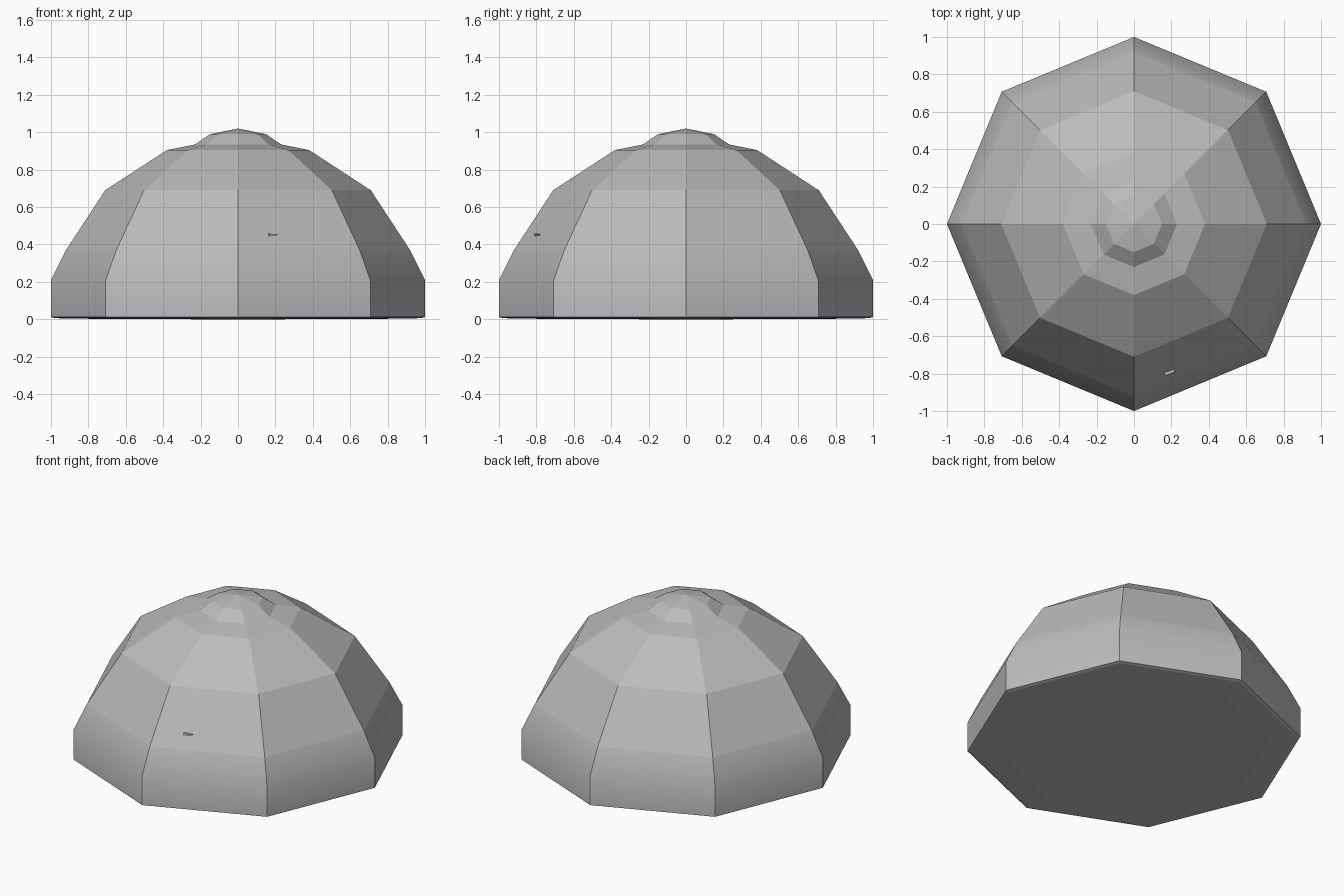
import bpy, bmesh, math
from mathutils import Matrix

cube = bpy.data.objects.get("Cube")
if cube:
    bpy.data.objects.remove(cube, do_unlink=True)

SIDES = 8


def make_material(name, value):
    mat = bpy.data.materials.new(name)
    mat.use_nodes = True
    colour = (value, value, value, 1)
    mat.diffuse_color = colour
    mat.node_tree.nodes["Principled BSDF"].inputs["Base Color"].default_value = colour
    return mat


def finish(bm, name, mat):
    bmesh.ops.recalc_face_normals(bm, faces=bm.faces)
    mesh = bpy.data.meshes.new(name)
    bm.to_mesh(mesh)
    bm.free()
    mesh.materials.append(mat)
    obj = bpy.data.objects.new(name, mesh)
    bpy.context.collection.objects.link(obj)
    return obj


grey = make_material("grey", 0.5)

# Domed shell: octagonal rings joined from the underside to the peak
profile = [(0.2, 0), (0.82, 0.003), (0.98, 0.006), (1, 0.012), (1, 0.21),
           (0.92, 0.37), (0.71, 0.69), (0.38, 0.905), (0.23, 0.935), (0.15, 0.99)]
bm = bmesh.new()
rings = []
for radius, z in profile:
    angles = [math.tau * i / SIDES for i in range(SIDES)]
    rings.append([bm.verts.new((radius * math.cos(a), radius * math.sin(a), z)) for a in angles])
bm.faces.new(rings[0])
for low, high in zip(rings, rings[1:]):
    for i in range(SIDES):
        j = (i + 1) % SIDES
        bm.faces.new((low[i], low[j], high[j], high[i]))
peak = bm.verts.new((0, 0, 1.02))
for i in range(SIDES):
    bm.faces.new((rings[-1][i], rings[-1][(i + 1) % SIDES], peak))

# Lower wall blends softly upwards; corners and rims stay crisp
wall = {v for ring in rings[3:6] for v in ring}
shoulder = set(rings[4])
for face in bm.faces:
    face.smooth = all(v in wall for v in face.verts)
for edge in bm.edges:
    edge.smooth = all(v in shoulder for v in edge.verts)
finish(bm, "dome_shell", grey)

# Small wedge catch on the front left panel
bm = bmesh.new()
bmesh.ops.create_cube(bm, size=1)
bmesh.ops.scale(bm, vec=(0.055, 0.02, 0.012), verts=bm.verts)
for v in bm.verts:
    if v.co.x > 0:
        v.co.z *= 0.3
bmesh.ops.rotate(bm, matrix=Matrix.Rotation(math.pi / SIDES, 3, "Z"), verts=bm.verts)
bmesh.ops.translate(bm, vec=(0.19, -0.792, 0.452), verts=bm.verts)
finish(bm, "panel_catch", grey)
